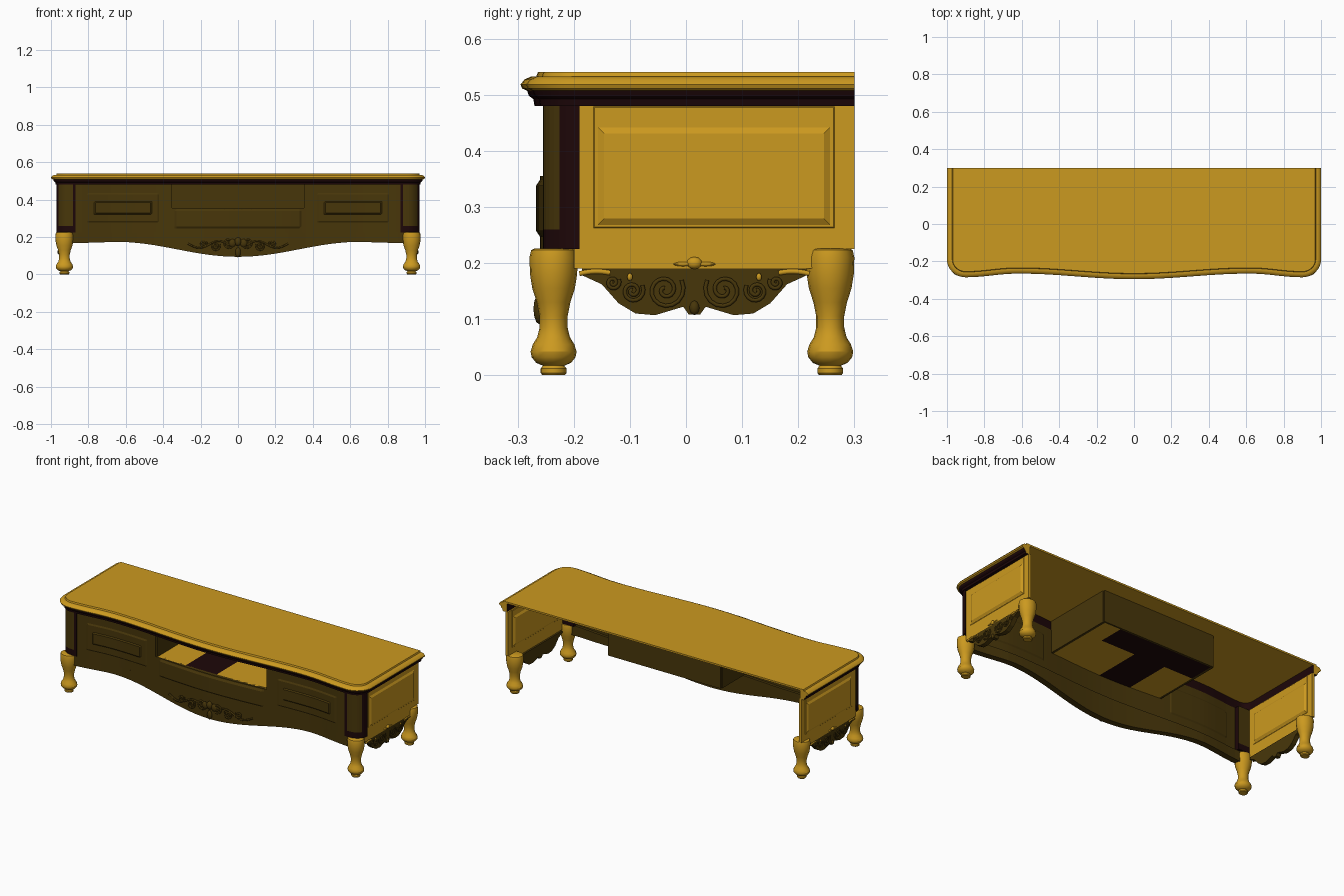
import bpy, bmesh, math
from mathutils import Matrix, Vector

cube = bpy.data.objects.get("Cube")
if cube:
    bpy.data.objects.remove(cube)


def material(name, rgb):
    m = bpy.data.materials.new(name)
    m.use_nodes = True
    m.diffuse_color = (*rgb, 1)
    m.node_tree.nodes["Principled BSDF"].inputs["Base Color"].default_value = (*rgb, 1)
    return m


gold = material("golden wood", (0.6, 0.32, 0.014))
dark = material("dark olive wood", (0.064, 0.037, 0.003))
maroon = material("deep maroon wood", (0.012, 0.002, 0.0025))


def finish(name, bm, mats, rule=None, smooth=False):
    bmesh.ops.recalc_face_normals(bm, faces=bm.faces)
    if rule:
        for f in bm.faces:
            f.material_index = rule(f)
    me = bpy.data.meshes.new(name)
    bm.to_mesh(me)
    bm.free()
    for m in mats:
        me.materials.append(m)
    ob = bpy.data.objects.new(name, me)
    bpy.context.collection.objects.link(ob)
    if smooth:
        bpy.ops.object.select_all(action='DESELECT')
        ob.select_set(True)
        bpy.context.view_layer.objects.active = ob
        bpy.ops.object.shade_smooth_by_angle(angle=math.radians(30))


def sweep(name, sections, mats, rule=None):
    """Closed solid through a list of matching closed cross-sections."""
    bm = bmesh.new()
    rows = [[bm.verts.new(p) for p in s] for s in sections]
    n = len(rows[0])
    for a, b in zip(rows, rows[1:]):
        for i in range(n):
            j = (i + 1) % n
            bm.faces.new((a[i], a[j], b[j], b[i]))
    bm.faces.new(rows[0])
    bm.faces.new(rows[-1])
    finish(name, bm, mats, rule)


def box(name, x0, x1, y0, y1, z0, z1, mat):
    sweep(name, [[(x0, y0, z), (x1, y0, z), (x1, y1, z), (x0, y1, z)] for z in (z0, z1)], [mat])


def span(a, b, n):
    return [a + (b - a) * i / n for i in range(n + 1)]


# Serpentine front line shared by the top, the doors and the apron
def front(x):
    x = abs(x)
    if x < 0.62:
        return -0.28 - 0.015 * math.cos(math.pi * x / 0.62)
    return -0.275 + 0.01 * math.cos(math.pi * (x - 0.62) / 0.28)


def face_y(x):
    return front(x) + 0.035


half = [(1, 0.3), (1, 0.05)]
half += [(0.9 + 0.1 * math.cos(t), -0.19 - 0.095 * math.sin(t)) for t in span(0, math.pi / 2, 8)]
half += [(x, front(x)) for x in span(0.9, 0, 24)[1:]]
outline = half + [(-x, y) for x, y in reversed(half[:-1])]


def inset(d):
    out = []
    for i, p in enumerate(outline):
        a, b = outline[max(i - 1, 0)], outline[min(i + 1, len(outline) - 1)]
        t = (Vector(b) - Vector(a)).normalized()
        out.append((p[0] + t.y * d, p[1] - t.x * d))
    return out


# Table top with a stepped moulded edge, open below
profile = [(0.031, 0.54), (0.028, 0.532), (0.018, 0.532), (0.007, 0.527), (0, 0.518), (0.003, 0.511),
           (0.012, 0.507), (0.015, 0.498), (0.023, 0.492), (0.025, 0.48), (0.052, 0.48), (0.052, 0.53)]
bm = bmesh.new()
rings = [[bm.verts.new((x, y, z)) for x, y in inset(d)] for d, z in profile]
for a, b in zip(rings, rings[1:]):
    for i in range(len(a) - 1):
        bm.faces.new((a[i], a[i + 1], b[i + 1], b[i]))
bm.faces.new(rings[0])
bm.faces.new(rings[-1])
bm.faces.new((rings[0][0], rings[0][-1], rings[-1][-1], rings[-1][0]))
for end in (0, -1):
    bm.faces.new([r[end] for r in rings])
finish("table_top", bm, [gold, maroon], lambda f: int(f.calc_center_median().z < 0.508), smooth=True)


# Front parts that follow the serpentine line
def front_wall(name, x0, x1, low, high, thick, mat):
    secs = []
    for x in span(x0, x1, 40):
        y, z0 = face_y(x), low(x)
        secs.append([(x, y, z0), (x, y, high), (x, y + thick, high), (x, y + thick, z0)])
    sweep(name, secs, [mat])


def front_panel(name, x0, x1, z0, z1, out, bevel, back=0.001):
    """Raised panel with sloping margins."""
    secs = []
    for i, x in enumerate([x0] + span(x0 + bevel, x1 - bevel, 14) + [x1]):
        y = face_y(x) + back
        h = 0.0 if i in (0, 16) else out
        secs.append([(x, y, z0), (x, y - h, z0 + bevel), (x, y - h, z1 - bevel), (x, y, z1)])
    sweep(name, secs, [dark])


def apron_bottom(x):
    if abs(x) > 0.65:
        return 0.174 - 0.008 * (abs(x) - 0.65) / 0.25
    return 0.134 - 0.04 * math.cos(math.pi * x / 0.65)


front_wall("front_apron", -0.9, 0.9, apron_bottom, 0.225, 0.035, dark)
front_wall("drawer_front", -0.364, 0.364, lambda x: 0.225, 0.355, 0.02, dark)
front_panel("drawer_panel", -0.34, 0.34, 0.245, 0.35, 0.008, 0.012)
for s, side in ((1, "left"), (-1, "right")):
    a, b = sorted((s * 0.364, s * 0.87))
    front_wall(side + "_door", a, b, lambda x: 0.225, 0.48, 0.02, dark)
    a, b = sorted((s * 0.42, s * 0.81))
    front_panel(side + "_door_panel", a, b, 0.275, 0.437, 0.006, 0.01)
    front_panel(side + "_door_inner_panel", a, b, 0.275, 0.437, -0.006, 0.01, 0.019)
    a, b = sorted((s * 0.455, s * 0.775))
    front_panel(side + "_door_field", a, b, 0.315, 0.397, 0.012, 0.012)

# Open niche behind the front, its floor stained in a T shape
box("niche_back", -0.364, 0.364, 0.19, 0.2, 0.345, 0.53, dark)
for s, side in ((1, "left"), (-1, "right")):
    a, b = sorted((s * 0.354, s * 0.368))
    box(side + "_niche_wall", a, b, -0.24, 0.19, 0.345, 0.53, dark)
for name, x0, x1, y0, y1, mat in (("stained_back", -0.354, 0.25, 0.04, 0.19, maroon),
                                  ("plain_back", 0.25, 0.354, 0.04, 0.19, gold),
                                  ("right", -0.354, -0.17, -0.24, 0.04, gold),
                                  ("stained_middle", -0.17, 0.03, -0.24, 0.04, maroon),
                                  ("left", 0.03, 0.354, -0.24, 0.04, gold)):
    box("niche_floor_" + name, x0, x1, y0, y1, 0.345, 0.355, mat)


def tube(name, pts, radius, mat):
    cu = bpy.data.curves.new(name, 'CURVE')
    cu.dimensions = '3D'
    cu.bevel_depth = radius
    cu.bevel_resolution = 1
    sp = cu.splines.new('POLY')
    sp.points.add(len(pts) - 1)
    for q, p in zip(sp.points, pts):
        q.co = (*p, 1)
    cu.materials.append(mat)
    bpy.context.collection.objects.link(bpy.data.objects.new(name, cu))


def spiral(u, v, r, m):
    """Flat scroll of two turns, mirrored by m."""
    return [(u + m * r * (1 - k / 30) * math.cos(k * 0.42 + 2.6), v + r * (1 - k / 30) * math.sin(k * 0.42 + 2.6))
            for k in range(28)]


def blob(name, centre, size, mat):
    bm = bmesh.new()
    bmesh.ops.create_icosphere(bm, subdivisions=2, radius=1,
                               matrix=Matrix.Translation(centre) @ Matrix.Diagonal((*size, 1)))
    finish(name, bm, [mat], smooth=True)


# Carving on the front apron
for m, side in ((1, "left"), (-1, "right")):
    for u, v, r in ((0.05, 0.168, 0.032), (0.12, 0.15, 0.024), (0.185, 0.165, 0.018)):
        tube(side + "_front_scroll", [(x, face_y(x) - 0.003, z) for x, z in spiral(m * u, v, r, m)], 0.005, dark)
    stem = [(m * u, 0.16 + 0.018 * math.sin((u - 0.05) * 30)) for u in span(0.05, 0.27, 18)]
    tube(side + "_front_stem", [(x, face_y(x) - 0.003, z) for x, z in stem], 0.005, dark)
    blob(side + "_front_petal", (m * 0.03, face_y(0) - 0.002, 0.168), (0.02, 0.01, 0.022), dark)
blob("front_rosette", (0, face_y(0) - 0.002, 0.175), (0.018, 0.014, 0.024), dark)
blob("front_drop", (0, face_y(0) - 0.002, 0.118), (0.015, 0.01, 0.027), dark)

# Ends: corner post, panelled side, carved side apron
MID = 0.015
lower_edge = [(0.2, 0.178), (0.165, 0.162), (0.135, 0.128), (0.105, 0.11), (0.07, 0.107),
              (0.04, 0.116), (0.02, 0.122), (0.01, 0.108)]
for s, side in ((1, "left"), (-1, "right")):
    plan = [(s * x, y) for x, y in inset(0.03) if x > 0.89 and y < -0.18]
    plan += [(s * 0.882, face_y(0.88) - 0.005), (s * 0.868, face_y(0.868) - 0.004), (s * 0.868, -0.2), (s * 0.957, -0.2)]
    sweep(side + "_corner_post", [[(x, y, z) for x, y in plan] for z in (0.225, 0.26, 0.48)], [dark, maroon],
          lambda f: int(abs(f.normal.x) > 0.78 or f.calc_center_median().z < 0.26
                        or abs(f.calc_center_median().x) < 0.88))
    a, b = sorted((s * 0.94, s * 0.957))
    box(side + "_side", a, b, -0.2, 0.3, 0.225, 0.482, gold)
    for part, y0, y1, z0, z1, bev, out in (("frame", -0.165, 0.265, 0.262, 0.479, 0.002, 0.002),
                                           ("panel", -0.16, 0.26, 0.265, 0.445, 0.014, 0.009)):
        for base, d in ((s * 0.957, s * out), (s * 0.94, -s * out)):
            sweep(side + "_side_" + part,
                  [[(base, y0, z0), (base, y1, z0), (base, y1, z1), (base, y0, z1)],
                   [(base + d, y0 + bev, z0 + bev), (base + d, y1 - bev, z0 + bev),
                    (base + d, y1 - bev, z1 - bev), (base + d, y0 + bev, z1 - bev)]], [gold])
    box(side + "_side_rail", a, b, -0.2, 0.23, 0.19, 0.225, gold)
    edge = lower_edge + [(-u, z) for u, z in reversed(lower_edge)]
    edge += [(-0.2, 0.191), (0.2, 0.191)]
    sweep(side + "_side_apron", [[(s * x, MID + u, z) for u, z in edge] for x in (0.93, 0.957)], [dark])
    for m in (1, -1):
        for u, v, r in ((0.052, 0.152, 0.034), (0.11, 0.15, 0.02), (0.145, 0.165, 0.012)):
            tube(side + "_side_scroll", [(s * 0.958, MID + y, z) for y, z in spiral(m * u, v, r, m)], 0.004, dark)
        tube(side + "_side_stem", [(s * 0.957, MID + m * u, 0.18 + 0.005 * math.sin(u * 45))
                                   for u in span(0.15, 0.205, 8)], 0.005, gold)
        blob(side + "_side_leaf", (s * 0.957, MID + m * 0.02, 0.198), (0.006, 0.018, 0.004), gold)
        blob(side + "_side_bud", (s * 0.962, MID + m * 0.115, 0.175), (0.005, 0.005, 0.007), gold)
    blob(side + "_side_shell", (s * 0.957, MID, 0.2), (0.01, 0.014, 0.011), gold)
    blob(side + "_side_drop", (s * 0.957, MID, 0.12), (0.009, 0.009, 0.013), dark)

# Turned bulbous legs
leg_profile = [(0.02, 0), (0.023, 0.004), (0.023, 0.012), (0.019, 0.017), (0.031, 0.022), (0.039, 0.032),
               (0.041, 0.042), (0.037, 0.055), (0.029, 0.068), (0.025, 0.085), (0.025, 0.105), (0.03, 0.13),
               (0.038, 0.155), (0.042, 0.18), (0.043, 0.21), (0.04, 0.223), (0.034, 0.226)]
for s, side in ((1, "left"), (-1, "right")):
    for y, end in ((-0.236, "front"), (0.257, "back")):
        sides = [(math.cos(k * math.tau / 16), math.sin(k * math.tau / 16)) for k in range(16)]
        bm = bmesh.new()
        rows = [[bm.verts.new((s * 0.928 + 1.13 * r * c, y + r * d, z)) for c, d in sides] for r, z in leg_profile]
        for a, b in zip(rows, rows[1:]):
            for i in range(16):
                j = (i + 1) % 16
                bm.faces.new((a[i], a[j], b[j], b[i]))
        bm.faces.new(rows[0])
        bm.faces.new(rows[-1])
        finish(side + "_" + end + "_leg", bm, [gold], smooth=True)
